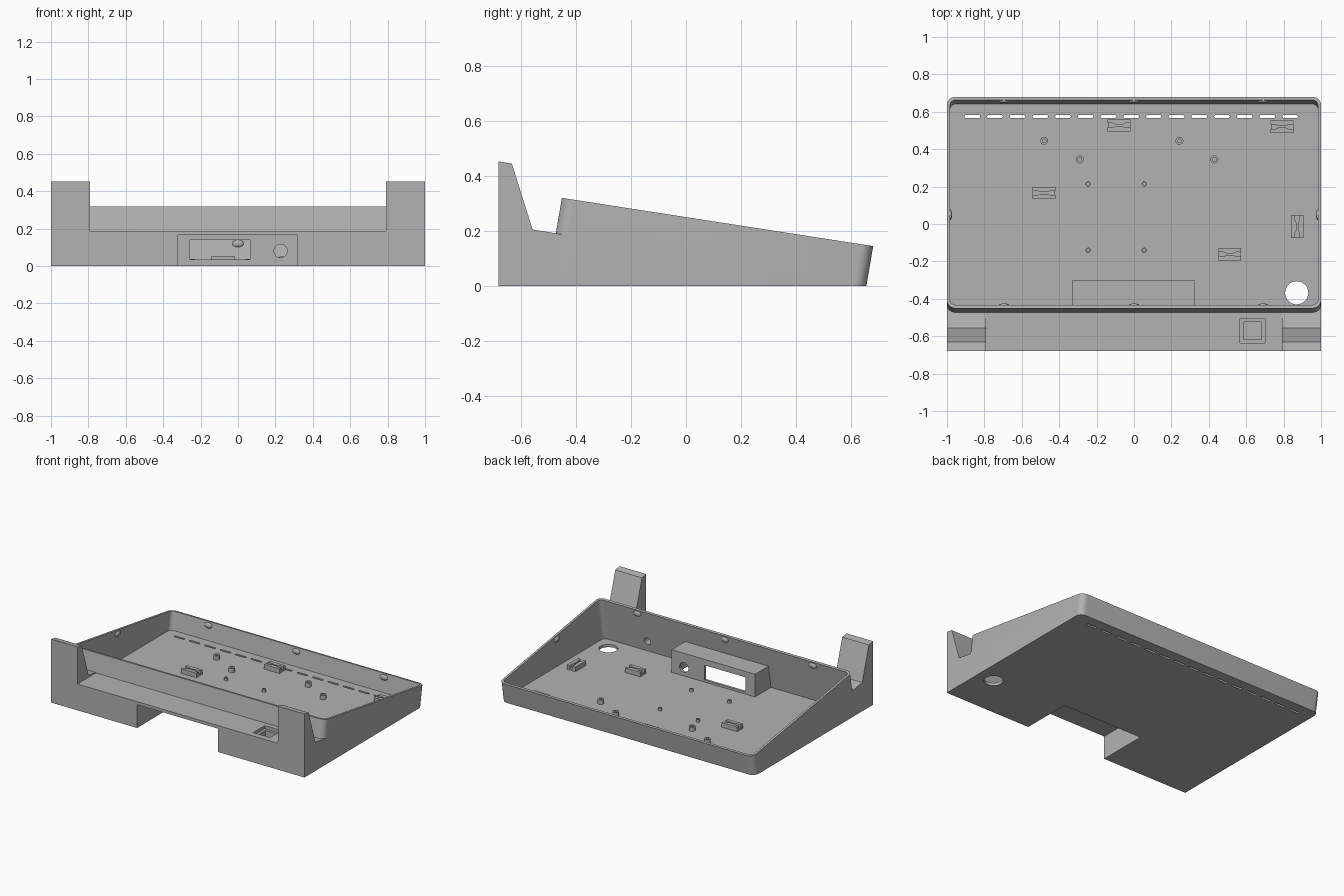
import bpy, bmesh, math
from mathutils import Matrix, Vector

if "Cube" in bpy.data.objects:
    bpy.data.objects.remove(bpy.data.objects["Cube"])

LEAN = 0.17       # walls lean back by this much per unit of height
FLOOR = 0.02

grey = bpy.data.materials.new("matte_grey")
grey.diffuse_color = (0.45, 0.45, 0.45, 1)
grey.use_nodes = True
grey.node_tree.nodes["Principled BSDF"].inputs["Base Color"].default_value = grey.diffuse_color


def make(name, rings):
    """Solid lofted through closed rings of equal length."""
    bm = bmesh.new()
    loops = [[bm.verts.new(p) for p in r] for r in rings]
    n = len(loops[0])
    for a, b in zip(loops, loops[1:]):
        for i in range(n):
            j = (i + 1) % n
            bm.faces.new((a[i], a[j], b[j], b[i]))
    bm.faces.new(loops[0][::-1])
    bm.faces.new(loops[-1])
    bmesh.ops.recalc_face_normals(bm, faces=bm.faces)
    me = bpy.data.meshes.new(name)
    bm.to_mesh(me)
    bm.free()
    me.materials.append(grey)
    ob = bpy.data.objects.new(name, me)
    bpy.context.collection.objects.link(ob)
    return ob


def box(name, x0, x1, y0, y1, z0, z1):
    return make(name, [[(x0, y0, z), (x1, y0, z), (x1, y1, z), (x0, y1, z)] for z in (z0, z1)])


def extrude_x(name, profile, x0, x1):
    return make(name, [[(x, y, z) for y, z in profile] for x in (x0, x1)])


def rounded(x0, x1, y0, y1, r, seg=8):
    pts = []
    for k, (cx, cy) in enumerate([(x1 - r, y1 - r), (x0 + r, y1 - r), (x0 + r, y0 + r), (x1 - r, y0 + r)]):
        for i in range(seg + 1):
            a = (k + i / seg) * math.pi / 2
            pts.append((cx + r * math.cos(a), cy + r * math.sin(a)))
    return pts


def cylinder(name, c, r, h, axis="z", n=32):
    rings = []
    for t in (0, h):
        ring = []
        for i in range(n):
            u, v = r * math.cos(math.tau * i / n), r * math.sin(math.tau * i / n)
            d = (u, v, t) if axis == "z" else (u, t, v)
            ring.append(tuple(a + b for a, b in zip(c, d)))
        rings.append(ring)
    return make(name, rings)


def combine(ob, other, op):
    m = ob.modifiers.new("bool", "BOOLEAN")
    m.operation, m.solver, m.object = op, "EXACT", other
    bpy.context.view_layer.objects.active = ob
    bpy.ops.object.modifier_apply(modifier=m.name)
    bpy.data.objects.remove(other)


def cut(ob, other):
    combine(ob, other, "DIFFERENCE")


def join(ob, other):
    combine(ob, other, "UNION")


def smooth(ob):
    bpy.ops.object.select_all(action="DESELECT")
    ob.select_set(True)
    bpy.context.view_layer.objects.active = ob
    bpy.ops.object.shade_smooth_by_angle(angle=math.radians(30))


def leaning_prism(name, outline, z0, extra=0.0):
    """Outline at z = 0 swept along the lean, up to the sloping rim plane."""
    top = []
    for x, y in outline:
        z = (0.25 - 0.155 * y) / (1 + 0.155 * LEAN) + extra
        top.append((x, y + LEAN * z, z))
    return make(name, [[(x, y + LEAN * z0, z0) for x, y in outline], top])


# Leaning tray, front ledge and the two upright lugs
body = leaning_prism("tray_body", rounded(-1, 1, -0.505, 0.655, 0.045), 0)
join(body, box("ledge", -1, 1, -0.68, -0.36, 0, 0.188))
lug = [(-0.68, 0.1), (-0.68, 0.452), (-0.632, 0.444), (-0.557, 0.205), (-0.465, 0.19), (-0.465, 0.1)]
for s in (-1, 1):
    join(body, extrude_x("lug", lug, *sorted((s * 0.79, s))))

# Cavity
cut(body, leaning_prism("cavity", rounded(-0.984, 0.984, -0.486, 0.638, 0.03), FLOOR, 0.1))

# Connector housing inside, recess open to the front and below
join(body, box("housing", -0.332, 0.325, -0.505, -0.303, 0.01, 0.182))
cut(body, box("recess", -0.32, 0.317, -0.8, -0.32, -0.1, 0.166))
cut(body, box("window", -0.257, 0.065, -0.4, -0.2, 0.035, 0.14))
cut(body, cylinder("round_port", (0.228, -0.4, 0.081), 0.035, 0.2, "y"))

# Stepped button pocket in the ledge, with a cable hole into the cavity
cut(body, box("pocket", 0.566, 0.7, -0.636, -0.506, 0.165, 0.3))
cut(body, box("pocket_well", 0.585, 0.681, -0.617, -0.525, 0.05, 0.3))
cut(body, cylinder("cable_hole", (0.633, -0.56, 0.095), 0.025, 0.16, "y"))

# Floor openings: cable hole and a row of vent slots
cut(body, cylinder("floor_hole", (0.87, -0.368, -0.1), 0.062, 0.2))
for i in range(15):
    x = -0.865 + i * 0.1214
    pts = rounded(x - 0.042, x + 0.042, 0.567, 0.582, 0.007, 4)
    cut(body, make("slot", [[(px, py, z) for px, py in pts] for z in (-0.1, 0.1)]))
smooth(body)

# Mounting posts with screw holes
posts = [(-0.48, 0.445, 0.021, 0.03), (-0.29, 0.345, 0.021, 0.03),
         (0.243, 0.445, 0.021, 0.03), (0.43, 0.345, 0.021, 0.03)]
posts += [(x, y, 0.014, 0.018) for x in (-0.245, 0.055) for y in (0.214, -0.14)]
for x, y, r, h in posts:
    post = cylinder("mounting_post", (x, y, FLOOR - 0.005), r, h + 0.005, n=24)
    cut(post, cylinder("screw_hole", (x, y, FLOOR + 0.002), r * 0.5, 0.1, n=16))
    smooth(post)

# Cable clips: two facing jaws pinched in the middle
jaw = [(-0.061, 0.012), (-0.035, 0.012), (-0.02, 0.005), (0.02, 0.005),
       (0.035, 0.012), (0.061, 0.012), (0.061, 0.033), (-0.061, 0.033)]
for x, y, turn in [(-0.08, 0.527, 0), (0.792, 0.52, 0), (-0.482, 0.166, 0),
                   (0.512, -0.162, 0), (0.873, -0.014, 1)]:
    for s in (-1, 1):
        clip = make("cable_clip", [[(u, s * v, z) for u, v in jaw] for z in (FLOOR - 0.005, 0.053)])
        clip.data.transform(Matrix.Translation((x, y, 0)) @ Matrix.Rotation(turn * math.pi / 2, 4, "Z"))
    # Low web joining the jaws
    w = (0.06, 0.014)
    if turn:
        w = w[::-1]
    box("clip_web", x - w[0], x + w[0], y - w[1], y + w[1], FLOOR - 0.005, FLOOR + 0.012)


# Snap bumps just under the rim
def bump(x, y, z, size):
    bm = bmesh.new()
    bmesh.ops.create_uvsphere(bm, u_segments=20, v_segments=10, radius=1)
    bmesh.ops.scale(bm, vec=Vector(size), verts=bm.verts)
    bmesh.ops.translate(bm, vec=Vector((x, y, z)), verts=bm.verts)
    me = bpy.data.meshes.new("snap_bump")
    bm.to_mesh(me)
    bm.free()
    me.materials.append(grey)
    ob = bpy.data.objects.new("snap_bump", me)
    bpy.context.collection.objects.link(ob)
    smooth(ob)


for x in (-0.695, 0, 0.69):
    bump(x, 0.638 + LEAN * 0.12, 0.12, (0.03, 0.012, 0.02))
    bump(x, -0.486 + LEAN * 0.29, 0.29, (0.03, 0.012, 0.02))
for s in (-1, 1):
    bump(s * 0.984, 0.05, 0.215, (0.012, 0.03, 0.02))
